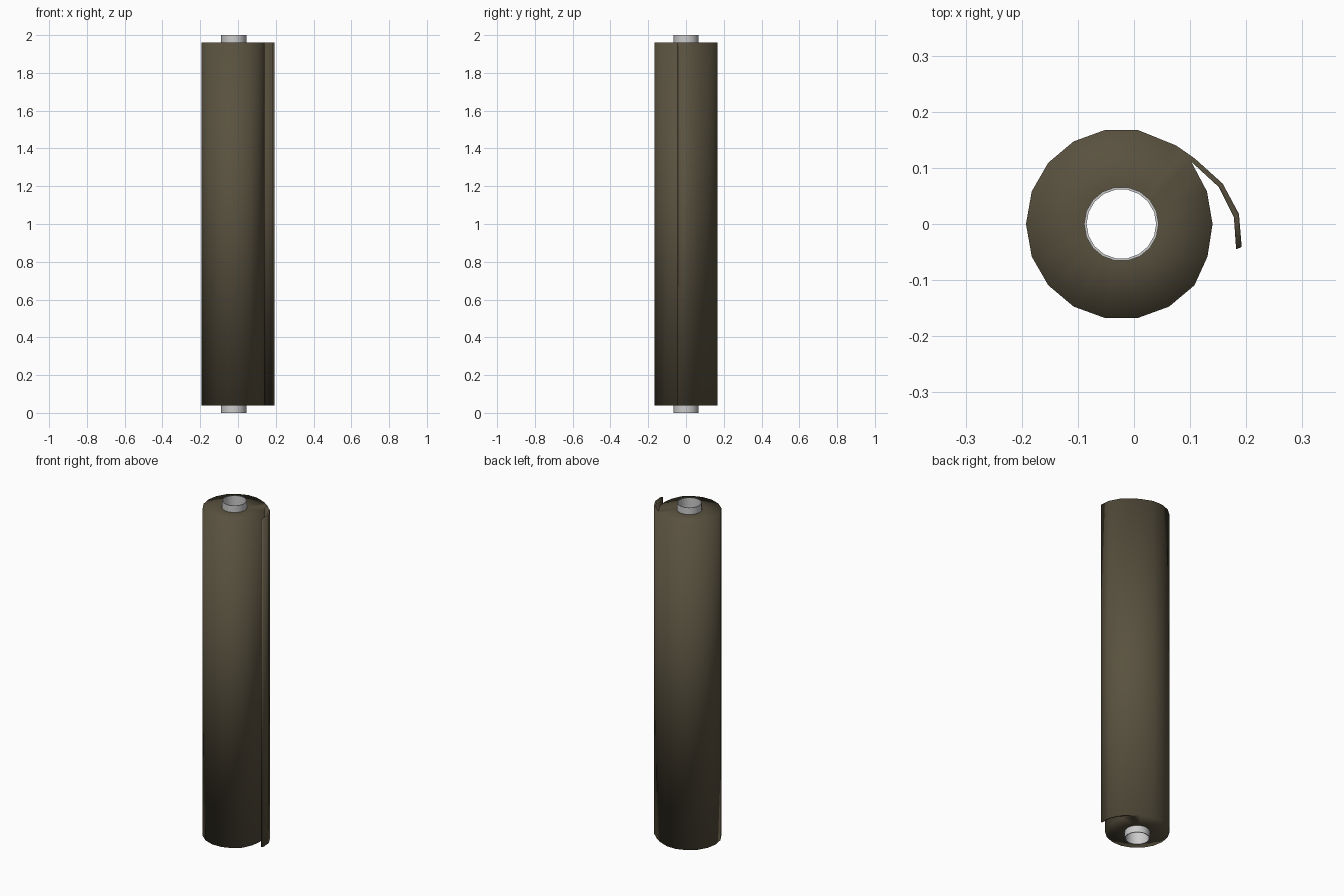
import bpy, bmesh, math

if "Cube" in bpy.data.objects:
    bpy.data.objects.remove(bpy.data.objects["Cube"])

CX, SIDES = -0.0225, 18
Z0, Z1 = 0.04, 1.96


def material(name, color):
    m = bpy.data.materials.new(name)
    m.diffuse_color = color
    m.use_nodes = True
    m.node_tree.nodes["Principled BSDF"].inputs["Base Color"].default_value = m.diffuse_color
    return m


def ring(radius):
    return [(CX + radius * math.cos(math.tau * k / SIDES),
             radius * math.sin(math.tau * k / SIDES)) for k in range(SIDES)]


def finish(bm, name):
    mesh = bpy.data.meshes.new(name)
    bm.to_mesh(mesh)
    bm.free()
    mesh.shade_smooth()
    obj = bpy.data.objects.new(name, mesh)
    bpy.context.collection.objects.link(obj)
    return obj


# Rolled sheet: spiral outline with a loose end peeling away
outer = ring(0.17)
for k, p in {0: (0.14, 0), 1: (0.13, 0.058), 2: (0.102, 0.111),
             3: (0.075, 0.14), 17: (0.131, -0.058)}.items():
    outer[k] = p
inner = ring(0.066)
flap_out = [(0.108, 0.117), (0.158, 0.072), (0.187, 0.018), (0.192, -0.041)]
flap_in = [(0.151, 0.066), (0.178, 0.012), (0.182, -0.045)]

bm = bmesh.new()
outlines = []
for z, top in ((Z0, False), (Z1, True)):
    o, i, fo, fi = ([bm.verts.new((x, y, z)) for x, y in pts]
                    for pts in (outer, inner, flap_out, flap_in))
    fi = [o[2]] + fi

    def cap(*vs):
        bm.faces.new(vs if top else vs[::-1])

    for k in range(SIDES):
        n = (k + 1) % SIDES
        cap(i[k], o[k], o[n], i[n])
    cap(o[2], fo[0], o[3])
    for k in range(3):
        cap(fi[k], fi[k + 1], fo[k + 1], fo[k])
    # counter-clockwise outline including the loose end
    outlines.append(o[3:] + o[:2] + fi + fo[::-1])
low, high = outlines
for k in range(len(low)):
    n = (k + 1) % len(low)
    bm.faces.new((low[k], low[n], high[n], high[k]))
roll = finish(bm, "rolled_sheet")
roll.data.materials.append(material("dark_brown", (0.1, 0.083, 0.05, 1)))

# Hollow core tube running through the roll
bm = bmesh.new()
loops = [[bm.verts.new((x, y, z)) for x, y in ring(r)]
         for r, z in ((0.0665, 0), (0.0665, 2), (0.062, 2), (0.062, 0))]
for a in range(4):
    lo, hi = loops[a], loops[(a + 1) % 4]
    for k in range(SIDES):
        n = (k + 1) % SIDES
        bm.faces.new((lo[k], lo[n], hi[n], hi[k]))
tube = finish(bm, "core_tube")
bpy.context.view_layer.objects.active = tube
tube.select_set(True)
bpy.ops.object.shade_smooth_by_angle()
